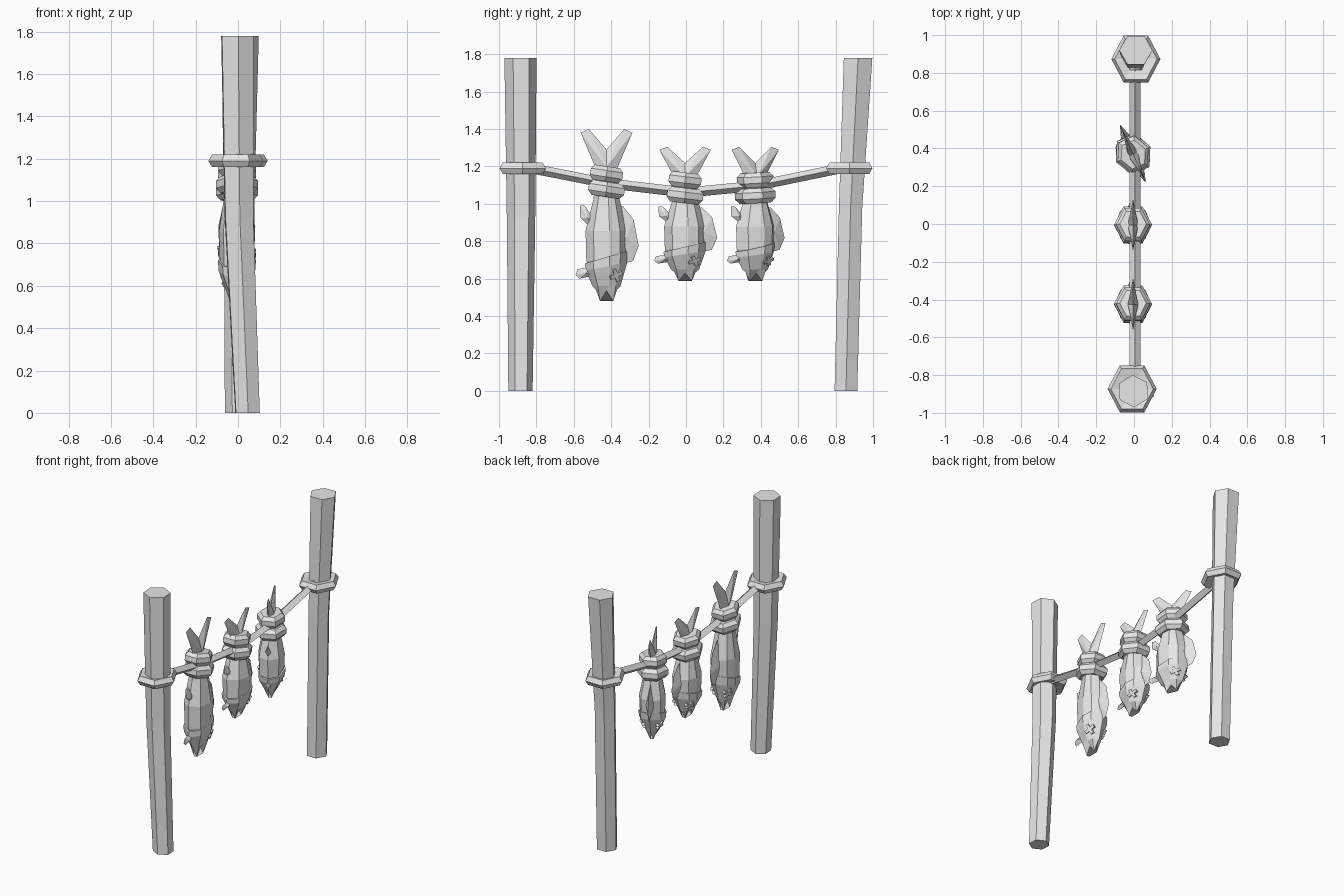
import bpy, bmesh, math
from mathutils import Vector, Matrix
from mathutils.bvhtree import BVHTree

if "Cube" in bpy.data.objects:
    bpy.data.objects.remove(bpy.data.objects["Cube"])

grey = bpy.data.materials.new("plain_grey")
grey.use_nodes = True
grey.diffuse_color = (0.8, 0.8, 0.8, 1)
grey.node_tree.nodes["Principled BSDF"].inputs["Base Color"].default_value = (0.8, 0.8, 0.8, 1)


def finish(name, bm, matrix=None):
    if matrix:
        bm.transform(matrix)
    bmesh.ops.recalc_face_normals(bm, faces=bm.faces)
    mesh = bpy.data.meshes.new(name)
    bm.to_mesh(mesh)
    bm.free()
    mesh.materials.append(grey)
    obj = bpy.data.objects.new(name, mesh)
    bpy.context.collection.objects.link(obj)
    return obj


def loft(rings, closed=False):
    """Skin a list of point rings; cap the ends unless the loft is a loop."""
    bm = bmesh.new()
    rows = [[bm.verts.new(p) for p in ring] for ring in rings]
    pairs = list(zip(rows, rows[1:])) + ([(rows[-1], rows[0])] if closed else [])
    for a, b in pairs:
        for i in range(len(a)):
            j = (i + 1) % len(a)
            bm.faces.new((a[i], a[j], b[j], b[i]))
    if not closed:
        bm.faces.new(rows[0])
        bm.faces.new(rows[-1])
    return bm


def polygon(x, y, z, r, sides=6, turn=0.0, ystretch=1.0):
    angles = [turn + math.tau * i / sides for i in range(sides)]
    return [Vector((x + r * math.cos(a), y + r * ystretch * math.sin(a), z)) for a in angles]


def puffed(outline, centre, thick):
    """Thin fin in the YZ plane, ridged at its centre."""
    bm = bmesh.new()
    rim = [bm.verts.new((0, y, z)) for y, z in outline]
    for side in (-1, 1):
        peak = bm.verts.new((side * thick, *centre))
        for i, v in enumerate(rim):
            bm.faces.new((v, rim[(i + 1) % len(rim)], peak))
    return bm


# Posts: slightly bent, widening to the top
def post(name, path, turn):
    finish(name, loft([polygon(x, y, z, r, 6, turn) for x, y, z, r in path]))


post("front_post", [(0.045, -0.885, 0, 0.065), (0.005, -0.882, 0.92, 0.076),
                    (-0.003, -0.885, 1.78, 0.086)], math.pi / 6 + 0.05)
post("back_post", [(0.008, 0.855, 0, 0.07), (0.005, 0.88, 0.98, 0.072),
                   (0.01, 0.92, 1.78, 0.088)], 0)

# Rope collars around the posts
for name, x, y in (("front_collar", -0.01, -0.873), ("back_collar", 0.01, 0.873)):
    section = [(0.06, -0.02), (0.112, -0.03), (0.13, 0), (0.112, 0.03), (0.06, 0.02)]
    finish(name, loft([polygon(x, y, 1.19 + dz, r, ystretch=1.1) for r, dz in section], True))

# Sagging rope with a diamond section
rope_path = [(-0.88, 1.2), (-0.425, 1.11), (0, 1.06), (0.37, 1.095), (0.88, 1.2)]
finish("hanging_rope", loft([[(0.005 + dx, y, z + dz) for dx, dz in
                              ((0.03, 0), (0, 0.027), (-0.03, 0), (0, -0.027))]
                             for y, z in rope_path]))

# Half of a fish section as (x, y) fractions, then mirrored to the other side
HALF = [(0, -1), (0.75, -0.62), (1, 0.15), (0.75, 0.65), (0, 1)]
SECTION = HALF + [(-x, y) for x, y in HALF[3:0:-1]]


def fish_ring(z, hx, hy, slope=0.0):
    return [Vector((x * hx, y * hy, z + y * hy * slope)) for x, y in SECTION]


def fish_head():
    rings = [fish_ring(-0.4, 0.09, 0.115, 0.3), fish_ring(-0.45, 0.086, 0.111, 0.2),
             fish_ring(-0.555, 0.045, 0.075)]
    # Open mouth: jaw tips hang lower than the middle of each lip
    mouth = fish_ring(-0.575, 0.014, 0.056)
    for v, (fx, fy) in zip(mouth, SECTION):
        if abs(fx) == 1:
            v.y, v.z = 0, -0.58
        elif fx:
            v.z = -0.635
    return loft(rings + [mouth])


FINS = {
    "tail": ([(-0.05, 0.0), (-0.06, 0.08), (-0.138, 0.265), (-0.095, 0.285), (0, 0.175),
              (0.095, 0.285), (0.138, 0.265), (0.06, 0.08), (0.05, 0.0)], (0, 0.08), 0.028),
    "back_fin": ([(0.05, -0.13), (0.09, -0.13), (0.145, -0.2), (0.172, -0.34),
                  (0.142, -0.42), (0.08, -0.44)], (0.1, -0.3), 0.025),
    "belly_fin": ([(-0.075, -0.25), (-0.14, -0.19), (-0.142, -0.125),
                   (-0.118, -0.125), (-0.07, -0.19)], (-0.1, -0.19), 0.018),
    "throat_fin": ([(-0.08, -0.45), (-0.155, -0.465), (-0.165, -0.495),
                    (-0.145, -0.515), (-0.07, -0.5)], (-0.11, -0.485), 0.018),
}
KNOT = [(-0.04, 0.078), (-0.016, 0.1), (0.018, 0.1), (0.04, 0.078)]


def fish(label, y, z, length, spin, tilt):
    place = Matrix.Translation((-0.005, y, z)) @ Matrix.Rotation(spin, 4, 'Z')
    stretch = place @ Matrix.Diagonal((1, 1, length, 1))

    finish(label + "_body", loft([fish_ring(*r) for r in (
        (0.05, 0.05, 0.055), (-0.09, 0.06, 0.07), (-0.26, 0.085, 0.112),
        (-0.42, 0.08, 0.108), (-0.5, 0.05, 0.08))]), stretch)

    # Crossed-out eyes laid on the head surface, both sides
    head = fish_head()
    bmesh.ops.recalc_face_normals(head, faces=head.faces)
    tree = BVHTree.FromBMesh(head)
    for side, word in ((1, "left"), (-1, "right")):
        hit, normal, _, _ = tree.ray_cast(Vector((side, 0.05, -0.495)), Vector((-side, 0, 0)))
        u = normal.cross(Vector((0, 0, 1))).normalized()
        frame = Matrix((u, normal.cross(u), normal)).transposed().to_4x4()
        eye = bmesh.new()
        for angle in (0.45, 0.45 + math.pi / 2):
            bmesh.ops.create_cube(eye, size=1, matrix=Matrix.Translation(hit) @ frame
                                  @ Matrix.Rotation(side * angle, 4, 'Z')
                                  @ Matrix.Diagonal((0.07, 0.02, 0.02, 1)))
        finish(f"{label}_{word}_eye", eye, stretch)
    finish(label + "_head", head, stretch)

    for name, (outline, centre, thick) in FINS.items():
        finish(f"{label}_{name}", puffed(outline, centre, thick), stretch)

    # Two stacked rope knots that follow the slope of the rope
    for name, dz, size in (("upper_knot", 0.045, 0.9), ("lower_knot", -0.038, 1.0)):
        bm = loft([polygon(0, 0, h, r * size, ystretch=1.12) for h, r in KNOT])
        finish(f"{label}_{name}", bm, place @ Matrix.Translation((0, 0, dz))
               @ Matrix.Rotation(tilt, 4, 'X'))


fish("large_fish", -0.425, 1.115, 1.0, 0.0, -0.15)
fish("middle_fish", -0.005, 1.082, 0.78, 0.0, -0.12)
fish("turned_fish", 0.37, 1.082, 0.78, 0.42, 0.06)
